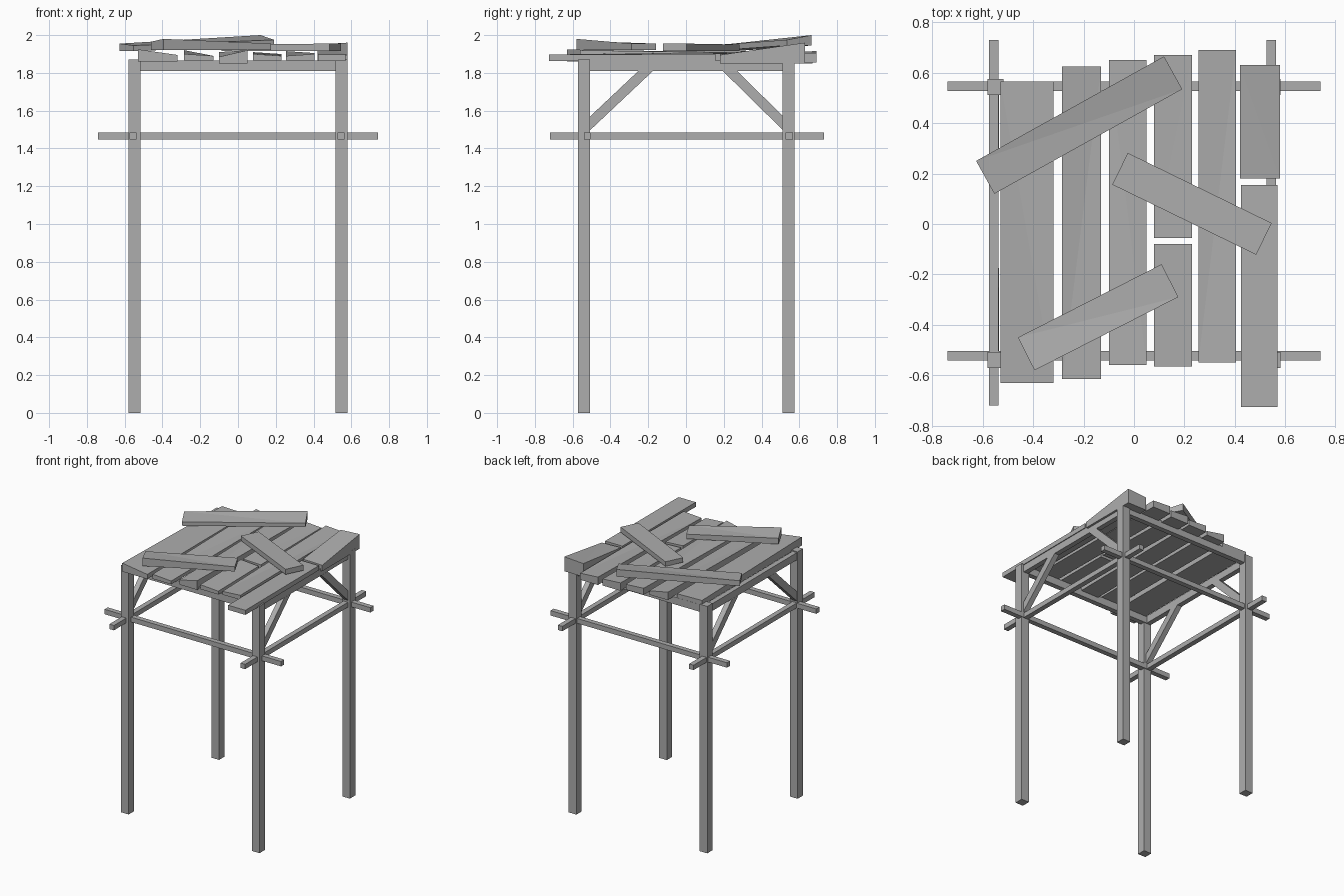
import bpy
import bmesh
from math import atan2, cos, hypot, radians, sin
from mathutils import Matrix, Vector

default_cube = bpy.data.objects.get("Cube")
if default_cube:
    bpy.data.objects.remove(default_cube, do_unlink=True)

# Single weathered grey for all the timber
wood = bpy.data.materials.new("weathered_grey_wood")
wood.use_nodes = True
grey = (0.42, 0.42, 0.42, 1)
wood.diffuse_color = grey
wood.node_tree.nodes["Principled BSDF"].inputs["Base Color"].default_value = grey


def finish(name, bm):
    """Turn a bmesh into a flat shaded wooden object."""
    bmesh.ops.recalc_face_normals(bm, faces=bm.faces)
    mesh = bpy.data.meshes.new(name)
    bm.to_mesh(mesh)
    bm.free()
    mesh.materials.append(wood)
    obj = bpy.data.objects.new(name, mesh)
    bpy.context.collection.objects.link(obj)
    return obj


def box(name, low, high):
    """Straight timber between two opposite corners."""
    low, high = Vector(low), Vector(high)
    bm = bmesh.new()
    size = Matrix.Diagonal(high - low).to_4x4()
    bmesh.ops.create_cube(bm, size=1, matrix=Matrix.Translation((low + high) / 2) @ size)
    return finish(name, bm)


def plank(name, centre, length, width, angle, bottoms, tops):
    """Uneven board. Bottoms: start, end. Tops: start right, end right, end left, start left."""
    bm = bmesh.new()
    turn = Matrix.Rotation(radians(angle), 2)
    start, end = bottoms
    lower, upper = [], []
    corners = ((-1, -1), (1, -1), (1, 1), (-1, 1))
    for (along, across), top in zip(corners, tops):
        spot = Vector(centre) + turn @ Vector((along * length / 2, across * width / 2))
        lower.append(bm.verts.new((spot.x, spot.y, start if along < 0 else end)))
        upper.append(bm.verts.new((spot.x, spot.y, top)))
    bm.faces.new(lower[::-1])
    bm.faces.new(upper)
    for i in range(len(lower)):
        j = (i + 1) % len(lower)
        bm.faces.new((lower[i], lower[j], upper[j], upper[i]))
    bmesh.ops.triangulate(bm, faces=bm.faces)
    return finish(name, bm)


def deck_board(name, left, right, front, back, bottoms, tops):
    """Board lying front to back across the frame."""
    centre = ((left + right) / 2, (front + back) / 2)
    return plank(name, centre, back - front, right - left, 90, bottoms, tops)


def brace(name, x, y_low, y_high, z_low, z_high, depth):
    """Diagonal strut in a side frame, with vertical foot and level head."""
    run, rise = y_high - y_low, z_high - z_low
    slope = atan2(rise, abs(run))
    foot = depth / cos(slope)
    head = depth / sin(slope) * (1 if run > 0 else -1)
    profile = ((y_low, z_low), (y_high, z_high), (y_high - head, z_high), (y_low, z_low + foot))
    bm = bmesh.new()
    face = bm.faces.new([bm.verts.new((x - 0.02, y, z)) for y, z in profile])
    extruded = bmesh.ops.extrude_face_region(bm, geom=[face])["geom"]
    moved = [v for v in extruded if isinstance(v, bmesh.types.BMVert)]
    bmesh.ops.translate(bm, verts=moved, vec=(0.04, 0, 0))
    return finish(name, bm)


# Layout: outer faces of the posts, and centre lines of the rails
half_post = 0.032
post_x = {"right": -0.549, "left": 0.549}
post_y = {"front": -0.54, "back": 0.543}
rail_x = {"right": -0.556, "left": 0.545}
rail_y = {"front": -0.522, "back": 0.547}
half_rail = 0.019
rail_low, rail_high = 1.447, 1.484
beam_low, beam_high = 1.81, 1.865

# Four tall posts
for side, x in post_x.items():
    for end, y in post_y.items():
        box(f"{end}_{side}_post", (x - half_post, y - half_post, 0),
            (x + half_post, y + half_post, 1.872))

# Top beams and overhanging rails running across
for end, y in rail_y.items():
    box(f"{end}_top_beam", (post_x["right"], y - half_rail, beam_low),
        (post_x["left"], y + half_rail, beam_high))
    box(f"{end}_rail", (-0.74, y - half_rail, rail_low), (0.74, y + half_rail, rail_high))

# Side beams, side rails and diagonal braces
for side, x in rail_x.items():
    box(f"{side}_top_beam", (x - half_rail, post_y["front"], beam_low),
        (x + half_rail, post_y["back"], beam_high))
    box(f"{side}_rail", (x - half_rail, -0.72, rail_low), (x + half_rail, 0.73, rail_high))
    brace(f"{side}_front_brace", x, -0.52, -0.175, 1.485, beam_low, 0.053)
    brace(f"{side}_back_brace", x, 0.525, 0.195, 1.485, beam_low, 0.053)

# Rough deck boards, from the right side to the left
deck_board("deck_board_wide", -0.53, -0.32, -0.63, 0.565, (1.86, 1.86),
           (1.895, 1.895, 1.9, 1.925))
deck_board("deck_board_second", -0.285, -0.13, -0.615, 0.625, (1.865, 1.86),
           (1.89, 1.89, 1.92, 1.9))
deck_board("deck_board_third", -0.1, 0.05, -0.56, 0.65, (1.85, 1.86),
           (1.92, 1.9, 1.91, 1.885))
deck_board("deck_board_fourth_front", 0.08, 0.23, -0.565, -0.08, (1.865, 1.865),
           (1.89, 1.895, 1.905, 1.9))
deck_board("deck_board_fourth_back", 0.08, 0.23, -0.055, 0.67, (1.865, 1.85),
           (1.895, 1.9, 1.91, 1.9))
deck_board("deck_board_fifth", 0.255, 0.405, -0.55, 0.69, (1.865, 1.855),
           (1.9, 1.905, 1.915, 1.89))
deck_board("deck_board_edge_front", 0.425, 0.57, -0.725, 0.155, (1.862, 1.865),
           (1.897, 1.9, 1.9, 1.897))
deck_board("deck_board_edge_back", 0.42, 0.58, 0.18, 0.63, (1.85, 1.85),
           (1.895, 1.96, 1.95, 1.9))

# Loose boards thrown on top
plank("loose_board_long", (-0.2175, 0.3925), 0.853, 0.149, 29.1, (1.915, 1.945),
      (1.945, 1.975, 2.0, 1.955))
plank("loose_board_left", (0.23, 0.08), 0.635, 0.14, -26, (1.915, 1.915),
      (1.95, 1.955, 1.955, 1.95))
plank("loose_board_front", (-0.1425, -0.37), 0.64, 0.146, 27, (1.92, 1.92),
      (1.98, 1.955, 1.955, 1.965))
